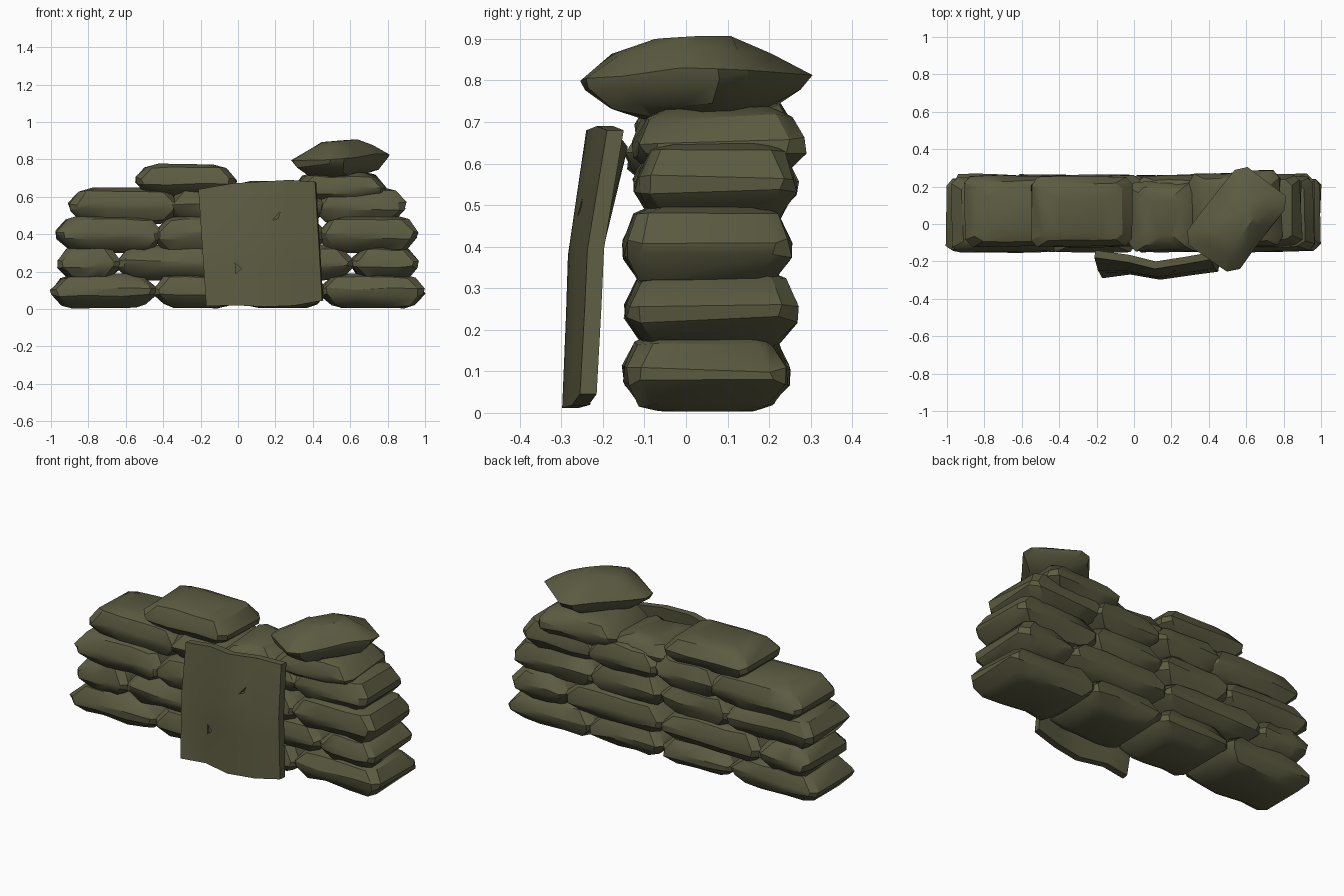
import bpy, bmesh, math, random
from mathutils import Vector, Matrix

if "Cube" in bpy.data.objects:
    bpy.data.objects.remove(bpy.data.objects["Cube"])

random.seed(7)

olive = bpy.data.materials.new("olive_canvas")
olive.diffuse_color = (0.107, 0.104, 0.053, 1)
olive.use_nodes = True
olive.node_tree.nodes["Principled BSDF"].inputs["Base Color"].default_value = olive.diffuse_color


def make(bm, name):
    bmesh.ops.recalc_face_normals(bm, faces=bm.faces)
    me = bpy.data.meshes.new(name)
    bm.to_mesh(me)
    bm.free()
    me.materials.append(olive)
    ob = bpy.data.objects.new(name, me)
    bpy.context.collection.objects.link(ob)
    return ob


def activate(ob):
    bpy.ops.object.select_all(action='DESELECT')
    ob.select_set(True)
    bpy.context.view_layer.objects.active = ob


def smooth(ob, angle):
    activate(ob)
    bpy.ops.object.shade_smooth_by_angle(angle=math.radians(angle))


def outline(hx, hy, c):
    """Rectangle with clipped corners, twelve points."""
    return [(hx, -hy + c), (hx, hy - c), (hx - c, hy), (hx * 0.35, hy),
            (-hx * 0.35, hy), (-hx + c, hy), (-hx, hy - c), (-hx, -hy + c),
            (-hx + c, -hy), (-hx * 0.35, -hy), (hx * 0.35, -hy), (hx - c, -hy)]


# height fraction, inset at the ends, inset at the sides
LEVELS = [(-1, 0.115, 0.085), (-0.8, 0.055, 0.04), (-0.25, 0.004, 0.004),
          (0.1, 0.0, 0.0), (0.75, 0.055, 0.03), (1, 0.13, 0.075)]
DOMED = [(-1, 0.13, 0.09), (-0.75, 0.06, 0.05), (-0.3, 0.01, 0.01),
         (0.05, 0.0, 0.0), (0.6, 0.07, 0.05), (1, 0.17, 0.11)]


def bag(name, x0, x1, y0, y1, z0, z1, turn=0, roll=0, tilt=0, clip=0.035, levels=LEVELS):
    """One stuffed bag lofted through rectangular rings."""
    hx, hy, hz = (x1 - x0) / 2, (y1 - y0) / 2, (z1 - z0) / 2
    bm = bmesh.new()
    rings = []
    for f, ix, iy in levels:
        j = 0.008
        rings.append([bm.verts.new((x + random.uniform(-j, j), y + random.uniform(-j, j),
                                    f * hz + random.uniform(-j, j) * (abs(f) < 1)))
                      for x, y in outline(hx - min(ix, hx * 0.55), hy - iy, clip)])
    for a, b in zip(rings, rings[1:]):
        for i in range(12):
            k = (i + 1) % 12
            bm.faces.new((a[i], a[k], b[k], b[i]))
    bm.faces.new(rings[0][::-1])
    bm.faces.new(rings[-1])
    m = (Matrix.Translation(((x0 + x1) / 2, (y0 + y1) / 2, (z0 + z1) / 2))
         @ Matrix.Rotation(math.radians(turn), 4, 'Z')
         @ Matrix.Rotation(math.radians(tilt), 4, 'Y')
         @ Matrix.Rotation(math.radians(roll), 4, 'X'))
    bm.transform(m)
    smooth(make(bm, name), 32)


# Stacked courses: height range, depth range, bag ends along x
courses = [
    (0.005, 0.19, -0.148, 0.245, [(-1.0, -0.435), (-0.455, 0.01), (0.0, 0.475), (0.44, 1.0)]),
    (0.152, 0.342, -0.143, 0.265, [(-0.97, -0.625), (-0.645, 0.0), (-0.02, 0.62), (0.6, 0.965)]),
    (0.3, 0.5, -0.15, 0.25, [(-0.97, -0.41), (-0.45, 0.01), (0.0, 0.47), (0.43, 0.965)]),
    (0.455, 0.65, -0.122, 0.262, [(-0.905, -0.31), (-0.38, 0.04), (0.02, 0.48), (0.41, 0.895)]),
]
for r, (z0, z1, y0, y1, spans) in enumerate(courses):
    for i, (x0, x1) in enumerate(spans):
        bag(f"bag_row{r + 1}_{i + 1}", x0, x1, y0, y1, z0, z1,
            turn=random.uniform(-1, 1), tilt=random.uniform(-1, 1))

# Loose top bags
bag("bag_top_left", -0.55, -0.01, -0.12, 0.25, 0.6, 0.775, tilt=1)
bag("bag_top_middle", -0.03, 0.36, -0.14, 0.23, 0.54, 0.685)
bag("bag_top_right", 0.3, 0.79, -0.12, 0.275, 0.56, 0.735, turn=3, roll=1)
bag("bag_crooked", 0.55 - 0.255, 0.55 + 0.255, 0.02 - 0.175, 0.02 + 0.175, 0.712, 0.9,
    turn=53, roll=-3, tilt=-3, clip=0.05, levels=DOMED)

# Leaning bent sheet: bottom x, bottom y, bottom z, top x, top y, top z
cols = [(-0.17, -0.29, 0.015, -0.212, -0.18, 0.64),
        (-0.02, -0.27, 0.02, -0.03, -0.205, 0.672),
        (0.14, -0.298, 0.012, 0.11, -0.24, 0.68),
        (0.3, -0.275, 0.018, 0.27, -0.215, 0.69),
        (0.45, -0.255, 0.045, 0.412, -0.19, 0.68)]
ROWS = [(0, 0), (0.33, -0.01), (0.55, -0.018), (1, 0)]
bm = bmesh.new()
front, back = [], []
for c in cols:
    lo, hi = Vector(c[:3]), Vector(c[3:])
    pts = [lo.lerp(hi, t) + Vector((0, bow, 0)) for t, bow in ROWS]
    front.append([bm.verts.new(p) for p in pts])
    back.append([bm.verts.new(p + Vector((0.006, 0.04, 0))) for p in pts])
n, N = len(cols), len(ROWS)
for g in (front, back):
    for i in range(n - 1):
        for k in range(N - 1):
            bm.faces.new((g[i][k], g[i + 1][k], g[i + 1][k + 1], g[i][k + 1]))
for k in range(N - 1):
    for i in (0, n - 1):
        bm.faces.new((front[i][k], front[i][k + 1], back[i][k + 1], back[i][k]))
for i in range(n - 1):
    for k in (0, N - 1):
        bm.faces.new((front[i][k], front[i + 1][k], back[i + 1][k], back[i][k]))
bmesh.ops.triangulate(bm, faces=bm.faces)
sheet = make(bm, "leaning_sheet")

# Small gashes in the sheet, cut with wedges and then shaded
gashes = [(-0.235, [(0.185, 0.475), (0.215, 0.485), (0.225, 0.52)]),
          (-0.265, [(-0.015, 0.245), (-0.012, 0.19), (0.018, 0.215)])]
for i, (y, tri) in enumerate(gashes):
    bm = bmesh.new()
    a = [bm.verts.new((x, y - 0.06, z)) for x, z in tri]
    b = [bm.verts.new((x, y + 0.014, z)) for x, z in tri]
    bm.faces.new(a)
    bm.faces.new(b)
    for k in range(3):
        j = (k + 1) % 3
        bm.faces.new((a[k], a[j], b[j], b[k]))
    cutter = make(bm, f"gash_cutter_{i + 1}")
    cutter.hide_render = True
    mod = sheet.modifiers.new("gash", 'BOOLEAN')
    mod.operation = 'DIFFERENCE'
    mod.solver = 'EXACT'
    mod.object = cutter
    activate(sheet)
    bpy.ops.object.modifier_apply(modifier=mod.name)
    bpy.data.objects.remove(cutter)
smooth(sheet, 25)
